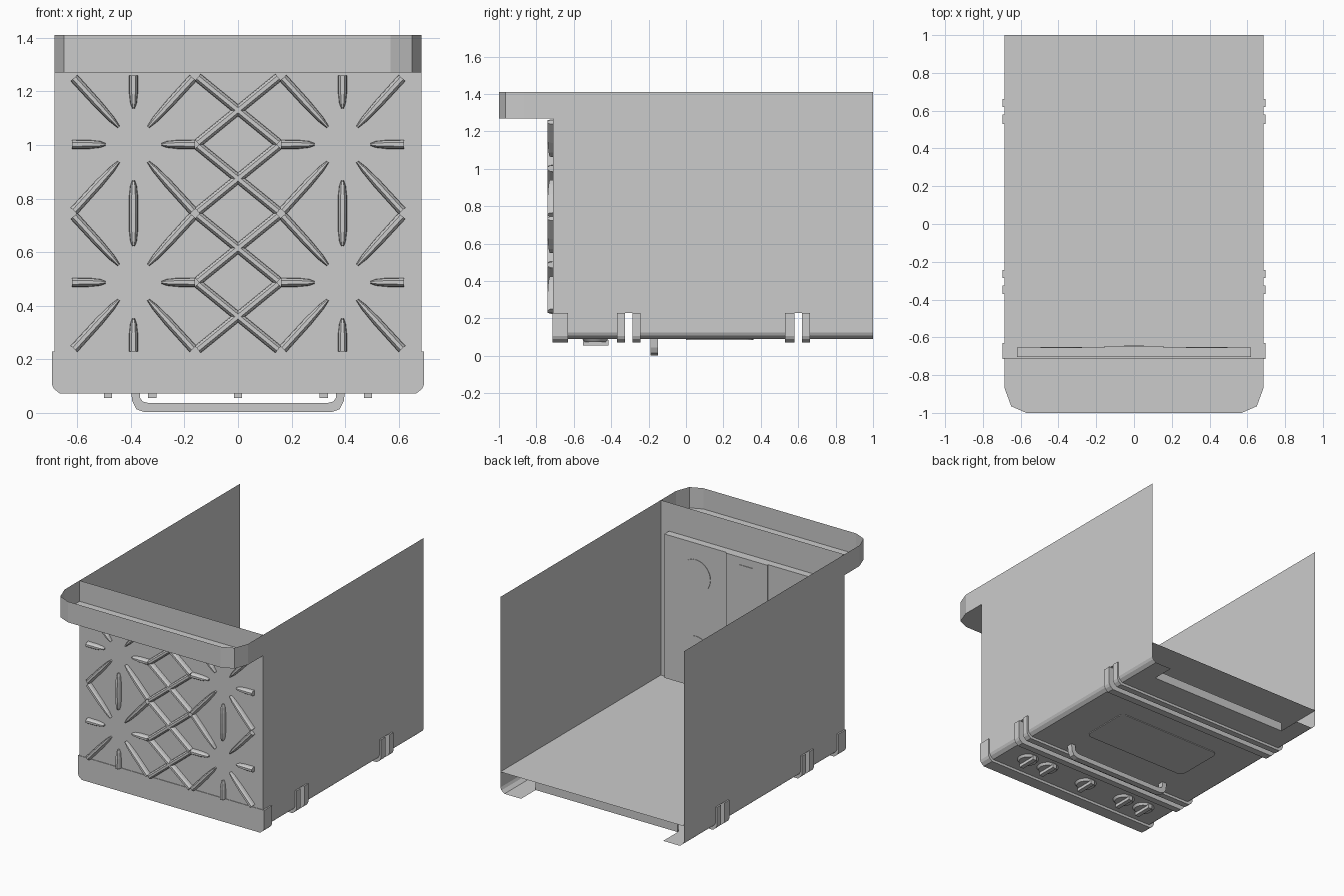
import bpy, bmesh, math
from mathutils import Vector, Matrix

if "Cube" in bpy.data.objects:
    bpy.data.objects.remove(bpy.data.objects["Cube"], do_unlink=True)

W = 0.685                        # half width of the body
FRONT, BACK = -0.71, 1.0         # body depth range
BASE, RIM, TOP = 0.23, 1.27, 1.41


def finish(name, bm):
    bmesh.ops.recalc_face_normals(bm, faces=bm.faces)
    mesh = bpy.data.meshes.new(name)
    bm.to_mesh(mesh)
    bm.free()
    obj = bpy.data.objects.new(name, mesh)
    bpy.context.collection.objects.link(obj)
    return obj


def sweep(name, path, axis, a, b, closed=False, cap_a=False, cap_b=False):
    """Extrude a 2D path along an axis; a y sweep takes (x, z), a z sweep takes (x, y)."""
    place = {"y": lambda p, t: (p[0], t, p[1]),
             "z": lambda p, t: (p[0], p[1], t)}[axis]
    bm = bmesh.new()
    rows = [[bm.verts.new(place(p, t)) for p in path] for t in (a, b)]
    n = len(path)
    for i in range(n if closed else n - 1):
        j = (i + 1) % n
        bm.faces.new((rows[0][i], rows[0][j], rows[1][j], rows[1][i]))
    for row, wanted in zip(rows, (cap_a, cap_b)):
        if wanted:
            bm.faces.new(row)
    return finish(name, bm)


def solid(name, path, axis, a, b):
    return sweep(name, path, axis, a, b, True, True, True)


def box(name, x0, x1, y0, y1, z0, z1):
    return solid(name, [(x0, z0), (x1, z0), (x1, z1), (x0, z1)], "y", y0, y1)


def mirrored(half):
    """Complete a path that runs from +x to the centre."""
    return half + [(-x, z) for x, z in reversed(half)]


def tray_path(w, z):
    return mirrored([(w, BASE), (w, z + 0.035), (w - 0.008, z + 0.018), (w - 0.03, z)])


# Open shell: floor, sides and cooktop wall
bm = bmesh.new()
bmesh.ops.create_cube(bm, size=1, matrix=Matrix.Translation((0, (FRONT + BACK) / 2, (BASE + TOP) / 2))
                      @ Matrix.Diagonal((2 * W, BACK - FRONT, TOP - BASE, 1)))
bm.normal_update()
opened = [f for f in bm.faces if f.normal.z > 0.9 or f.normal.y > 0.9]
bmesh.ops.delete(bm, geom=opened, context="FACES")
finish("body_shell", bm)

# Overhanging rim tray
rim = mirrored([(W, FRONT), (W, -0.87), (0.65, -0.965), (0.57, -1.0)])
sweep("rim_tray", rim, "z", RIM, TOP, cap_a=True)

# Inner side of the cooktop
box("cooktop_inner_panel", -0.62, 0.62, FRONT + 0.005, -0.655, 0.25, 1.22)
box("centre_inner_panel", -0.155, 0.155, -0.66, -0.645, 0.25, 1.22)
for i, z in enumerate((1.0, 0.485)):
    box(f"centre_slot_{i}", -0.05, 0.05, -0.65, -0.641, z - 0.17, z + 0.17)
    for side in (-1, 1):
        circle = [(side * 0.385 + 0.11 * math.cos(t), z + 0.11 * math.sin(t))
                  for t in (k * math.tau / 32 for k in range(32))]
        solid(f"burner_plate_{i}_{side}", circle, "y", -0.66, -0.652)


# Grate bars: faceted rods that narrow towards the burner
def bar(bm, start, end, taper=True):
    p, q = (Vector((v[0], FRONT, v[1])) for v in (start, end))
    along = (q - p).normalized()
    out = Vector((0, -1, 0))
    across = along.cross(out)
    section = [(-0.017, 0), (-0.015, 0.018), (-0.007, 0.03),
               (0.007, 0.03), (0.015, 0.018), (0.017, 0)]
    stations = [(0, 1), (0.55, 0.95), (0.85, 0.7), (1, 0.3)] if taper else [(0, 1), (1, 1)]
    rings = []
    for t, s in stations:
        c = p.lerp(q, t)
        depth = 0.5 + 0.5 * s
        rings.append([bm.verts.new(c + across * u * s + out * v * depth) for u, v in section])
    for r0, r1 in zip(rings, rings[1:]):
        for i in range(len(section)):
            j = (i + 1) % len(section)
            bm.faces.new((r0[i], r0[j], r1[j], r1[i]))
    bm.faces.new(rings[0])
    bm.faces.new(rings[-1])


for row, zc in enumerate((1.002, 0.487)):
    for side in (-1, 1):
        bm = bmesh.new()
        cx = side * 0.39
        for s in (-1, 1):
            bar(bm, (cx + s * 0.23, zc), (cx + s * 0.105, zc))
            bar(bm, (cx, zc + s * 0.258), (cx, zc + s * 0.135))
            for v in (-1, 1):
                bar(bm, (cx + s * 0.222, zc + v * 0.248), (cx + s * 0.055, zc + v * 0.065))
        finish(f"burner_grate_{row}_{side}", bm)
    bm = bmesh.new()
    for s in (-1, 1):
        for v in (-1, 1):
            bar(bm, (s * 0.15, zc + v * 0.25), (-s * 0.15, zc + v * 0.005), False)
    finish(f"centre_grate_{row}", bm)

# Underside panels: control panel, door, drawer
CUT, CUT_X, FLOOR = 0.845, 0.53, 0.09
path = tray_path(W, FLOOR)
for name, y0, y1 in (("control_panel", FRONT, -0.325),
                     ("door", -0.285, 0.58), ("drawer", 0.62, CUT)):
    closed = name != "drawer"
    sweep(name, path, "y", y0, y1, cap_a=True, cap_b=closed)
for side in (-1, 1):
    tab = [(side * x, z) for x, z in path[:4] + [(CUT_X, FLOOR)]]
    sweep(f"drawer_tab_{side}", tab, "y", CUT, BACK)
box("drawer_grip", -CUT_X, CUT_X, CUT - 0.01, CUT, FLOOR, 0.15)

# Raised trim wrapping the panel edges
band = tray_path(W + 0.01, 0.072) + list(reversed(tray_path(W - 0.005, FLOOR + 0.005)))
for i, (y0, y1) in enumerate(((FRONT - 0.003, -0.63), (-0.37, -0.325), (-0.285, -0.243),
                              (0.53, 0.58), (0.62, 0.663))):
    solid(f"panel_trim_{i}", band, "y", y0, y1)
solid("control_panel_end", tray_path(W + 0.01, 0.072), "y", FRONT - 0.004, FRONT)

# Control knobs
for i, x in enumerate((-0.485, -0.32, 0, 0.32, 0.485)):
    bm = bmesh.new()
    bmesh.ops.create_cone(bm, cap_ends=True, segments=24, radius1=0.058, radius2=0.07, depth=0.016,
                          matrix=Matrix.Translation((x, -0.485, 0.083)))
    knob = finish(f"knob_{i}", bm)
    knob.data.shade_smooth()
    knob.data.set_sharp_from_angle(angle=math.radians(35))
    box(f"knob_grip_{i}", x - 0.015, x + 0.015, -0.55, -0.415, 0.055, 0.085)

# Door handle and window
outer = mirrored([(0.40, FLOOR), (0.395, 0.045), (0.38, 0.014), (0.35, 0.003)])
inner = mirrored([(0.365, FLOOR), (0.365, 0.055), (0.355, 0.042), (0.335, 0.037)])
solid("door_handle", outer + inner[::-1], "y", -0.19, -0.15)

corners = []
for k, (cx, cy) in enumerate(((0.36, 0.32), (-0.36, 0.32), (-0.36, 0.04), (0.36, 0.04))):
    for j in range(5):
        t = (k + j / 4) * math.pi / 2
        corners.append((cx + 0.04 * math.cos(t), cy + 0.04 * math.sin(t)))
solid("door_window", corners, "z", 0.085, 0.095)
